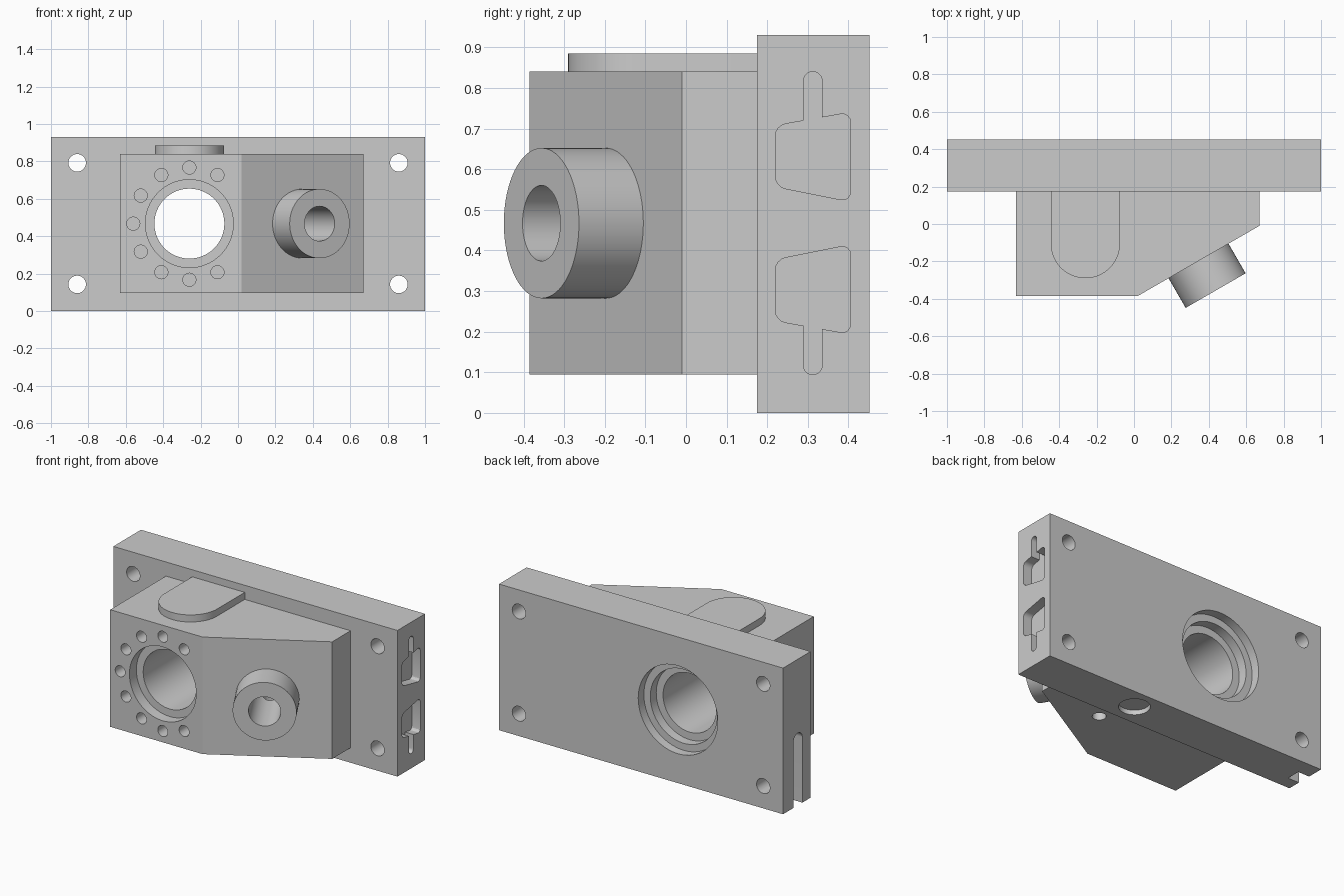
import bpy, bmesh
from math import sin, cos, pi, radians
from mathutils import Vector, Matrix

if "Cube" in bpy.data.objects:
    bpy.data.objects.remove(bpy.data.objects["Cube"])

YC, ZC = 0.452, 0.467          # plate back face, mid height
BORE = -0.26                   # bore centre in x


def finish(name, bm):
    bmesh.ops.recalc_face_normals(bm, faces=bm.faces)
    me = bpy.data.meshes.new(name)
    bm.to_mesh(me)
    bm.free()
    ob = bpy.data.objects.new(name, me)
    bpy.context.collection.objects.link(ob)
    return ob


def prism(name, pts, a, b, axis='Z', bevel=0.0):
    """Extrude a 2D outline from a to b; outline is (x,y) for Z, (y,z) for X."""
    place = (lambda p, h: (p[0], p[1], h)) if axis == 'Z' else (lambda p, h: (h, p[0], p[1]))
    bm = bmesh.new()
    face = bm.faces.new([bm.verts.new(place(p, a)) for p in pts])
    ext = bmesh.ops.extrude_face_region(bm, geom=[face])
    moved = [g for g in ext['geom'] if isinstance(g, bmesh.types.BMVert)]
    bmesh.ops.translate(bm, verts=moved, vec=place((0, 0), b - a))
    if bevel:
        k = 0 if axis == 'X' else 2
        side = [e for e in bm.edges if abs(e.verts[0].co[k] - e.verts[1].co[k]) > 1e-5]
        bmesh.ops.bevel(bm, geom=side, offset=bevel, segments=4, profile=0.5, affect='EDGES')
    return finish(name, bm)


def box(name, x, y, z):
    return prism(name, [(x[0], y[0]), (x[1], y[0]), (x[1], y[1]), (x[0], y[1])], *z)


def rod(name, p, q, r, n=64):
    """Cylinder of radius r between points p and q."""
    p, q = Vector(p), Vector(q)
    d = q - p
    m = Matrix.Translation((p + q) / 2) @ d.to_track_quat('Z', 'Y').to_matrix().to_4x4()
    bm = bmesh.new()
    bmesh.ops.create_cone(bm, cap_ends=True, segments=n, radius1=r, radius2=r,
                          depth=d.length, matrix=m)
    return finish(name, bm)


def arch(c, r, end, n=32):
    """U outline: half circle round c, straight sides running to v = end."""
    s = 1 if end < c[1] else -1
    arc = [(c[0] + r * cos(pi * i / n), c[1] + s * r * sin(pi * i / n)) for i in range(n + 1)]
    return arc + [(c[0] - r, end), (c[0] + r, end)]


def boolean(target, tool, op='DIFFERENCE'):
    mod = target.modifiers.new(op, 'BOOLEAN')
    mod.operation, mod.object, mod.solver = op, tool, 'EXACT'
    bpy.context.view_layer.objects.active = target
    bpy.ops.object.modifier_apply(modifier=mod.name)
    bpy.data.objects.remove(tool)


# Solid parts: mounting plate, angled housing block, top pad, slanted boss
body = box("bearing_housing", (-1, 1), (0.175, YC), (0, 0.93))
block = prism("block", [(-0.63, 0.25), (-0.63, -0.385), (0.02, -0.385),
                        (0.67, -0.01), (0.67, 0.25)], 0.095, 0.84)
pad = prism("pad", arch((BORE, -0.105), 0.185, 0.23), 0.7, 0.885)
out = Vector((0.5, -0.866, 0))
face = Vector((0.345, -0.1975, ZC))
boss = rod("boss", face - out * 0.1, face + out * 0.183, 0.185)
for part in (block, pad, boss):
    boolean(body, part, 'UNION')

# Stepped main bore: through hole, front counterbore, two back counterbores
for y0, y1, r in ((-0.6, 0.6, 0.187), (-0.6, -0.315, 0.235),
                  (0.335, 0.6, 0.235), (0.395, 0.6, 0.28)):
    boolean(body, rod("bore", (BORE, y0, ZC), (BORE, y1, ZC), r))

# Partial circle of blind bolt holes round the bore
for deg in range(60, 301, 30):
    x, z = BORE + 0.3 * cos(radians(deg)), ZC + 0.3 * sin(radians(deg))
    boolean(body, rod("bolt_hole", (x, -0.5, z), (x, -0.2, z), 0.035, 32))

# Corner mounting holes
for x in (-0.86, 0.86):
    for z in (0.142, 0.792):
        boolean(body, rod("mount_hole", (x, 0, z), (x, 0.6, z), 0.047, 32))

# Slanted port, its drain from below and a shallow recess under the plate
boolean(body, rod("port", face - out * 0.3, face + out * 0.3, 0.093))
boolean(body, rod("drain", (0.24, -0.02, -0.1), (0.24, -0.02, ZC), 0.04, 32))
boolean(body, rod("recess", (0.263, 0.317, -0.1), (0.263, 0.317, 0.03), 0.09))

# Mirrored pockets with slots in the right end
for s in (1, -1):
    quad = [(0.22, 0.09), (0.22, 0.24), (0.405, 0.273), (0.405, 0.053)]
    boolean(body, prism("pocket", [(y, ZC + s * z) for y, z in quad], 0.94, 1.1, 'X', 0.025))
    slot = arch((0.312, ZC + s * 0.35), 0.023, ZC + s * 0.2, 12)
    boolean(body, prism("pocket_slot", slot, 0.94, 1.1, 'X'))

# Open round-topped groove in the left end
boolean(body, prism("end_groove", arch((0.303, 0.415), 0.045, -0.1), -1.1, -0.92, 'X'))

bpy.ops.object.select_all(action='DESELECT')
body.select_set(True)
bpy.context.view_layer.objects.active = body
bpy.ops.object.shade_smooth_by_angle(angle=radians(25))
